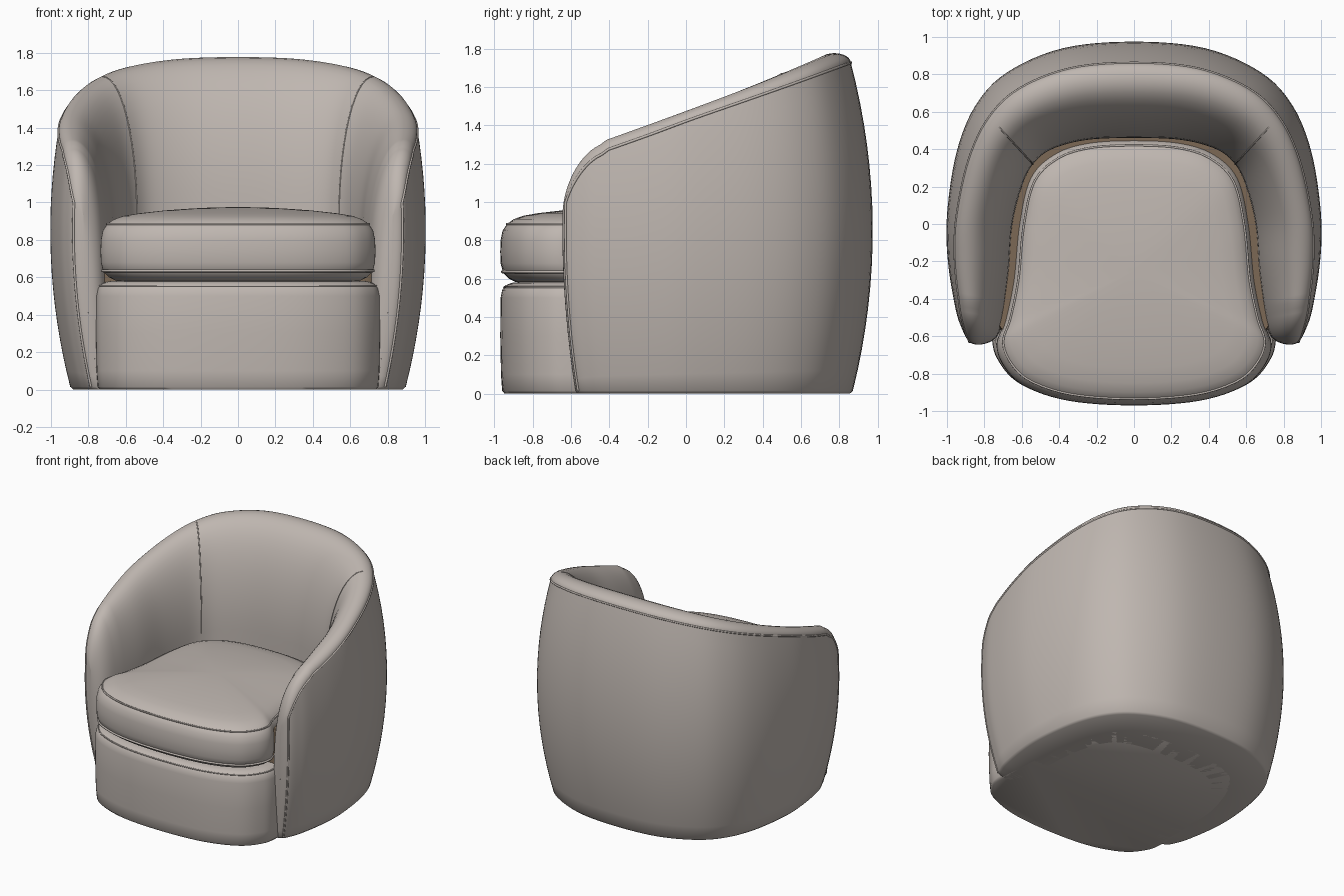
import bpy, bmesh, math
from mathutils import Vector

if "Cube" in bpy.data.objects:
    bpy.data.objects.remove(bpy.data.objects["Cube"], do_unlink=True)


def material(name, rgb):
    m = bpy.data.materials.new(name)
    m.use_nodes = True
    m.diffuse_color = (*rgb, 1)
    bsdf = m.node_tree.nodes["Principled BSDF"]
    bsdf.inputs["Base Color"].default_value = (*rgb, 1)
    bsdf.inputs["Roughness"].default_value = 0.8
    return m


FABRIC = material("warm grey fabric", (0.52, 0.47, 0.435))
LINING = material("brown lining", (0.20, 0.14, 0.09))


def catmull(a, b, c, d, t):
    return tuple(0.5 * (2*q + (r-p)*t + (2*p-5*q+4*r-s)*t*t + (3*q-p-3*r+s)*t**3)
                 for p, q, r, s in zip(a, b, c, d))


def spline(pts, sub):
    """Smooth curve through pts; the first and last are guide points only."""
    out = [catmull(*pts[k-1:k+3], j / sub)
           for k in range(1, len(pts) - 2) for j in range(sub)]
    return out + [tuple(pts[-2])]


def finish(name, bm, mat):
    bmesh.ops.remove_doubles(bm, verts=bm.verts, dist=0.0002)
    bmesh.ops.recalc_face_normals(bm, faces=bm.faces)
    me = bpy.data.meshes.new(name)
    bm.to_mesh(me)
    bm.free()
    ob = bpy.data.objects.new(name, me)
    bpy.context.collection.objects.link(ob)
    me.materials.append(mat)
    bpy.ops.object.select_all(action='DESELECT')
    ob.select_set(True)
    bpy.context.view_layer.objects.active = ob
    bpy.ops.object.shade_smooth_by_angle(angle=math.radians(50))
    return ob


def bridge(bm, rings):
    """Join consecutive closed rings of points with quads."""
    rows = [[bm.verts.new(p) for p in ring] for ring in rings]
    n = len(rows[0])
    for a, b in zip(rows, rows[1:]):
        for i in range(n):
            j = (i + 1) % n
            bm.faces.new((a[i], a[j], b[j], b[i]))
    return rows


def piping(name, pts, radius, cyclic=False):
    cu = bpy.data.curves.new(name, 'CURVE')
    cu.dimensions = '3D'
    cu.bevel_depth = radius
    cu.bevel_resolution = 2
    sp = cu.splines.new('POLY')
    sp.points.add(len(pts) - 1)
    for p, co in zip(sp.points, pts):
        p.co = (*co, 1)
    sp.use_cyclic_u = cyclic
    cu.materials.append(FABRIC)
    ob = bpy.data.objects.new(name, cu)
    bpy.context.collection.objects.link(ob)


# --- Wraparound shell: back and both arms in one sweep ---
# half plan from back centre to arm tip: outer x, y, inner x, y
HALF = [(0, .975, 0, .46), (.38, .94, .25, .45), (.68, .81, .44, .40),
        (.85, .63, .54, .32), (.95, .38, .60, .2), (1, .05, .65, 0),
        (.995, -.2, .67, -.25), (.955, -.45, .70, -.48),
        (.92, -.56, .725, -.58), (.88, -.63, .765, -.63),
        (.825, -.645, .825, -.645)]
SUB = 6


def mirror(s):
    return tuple(-v if i % 2 == 0 else v for i, v in enumerate(s))


ox, oy, ix, iy = HALF[-2]
guided = HALF + [(ix, iy, ox, oy)]       # guide past the tip rounds it off
stations = spline([mirror(s) for s in reversed(guided[1:])] + guided, SUB)


def bulge(z):
    return 1 - 0.11 * ((z - 0.85) / 0.85) ** 2


def top_height(y):
    t = min(1, max(0, (-0.45 - y) / 0.195))
    return 1.475 + 0.385 * y - 0.3 * (1 - math.sqrt(1 - t * t))


N_OUT, N_RIM, N_DOME, N_IN = 16, 5, 14, 8


def section(s):
    outer, inner = Vector(s[:2]), Vector(s[2:])
    rim = inner.lerp(outer * 0.9, 0.78)
    h = top_height(rim.y if rim.y > -0.4 else inner.lerp(outer, 0.78).y)
    z_edge, z_in = h - 0.05, 0.55 * h
    edge = outer * bulge(z_edge)
    peak = inner.lerp(edge, 0.78)
    pts = [(*(outer * (bulge(0) - 0.012)), 0)]
    for k in range(N_OUT + 1):           # outside face
        z = 0.015 + (z_edge - 0.015) * k / N_OUT
        pts.append((*(outer * bulge(z)), z))
    for k in range(1, N_RIM + 1):        # tight outer rim
        a = math.pi / 2 * k / N_RIM
        pts.append((*peak.lerp(edge, math.cos(a)), z_edge + 0.05 * math.sin(a)))
    for k in range(1, N_DOME + 1):       # soft inner roll
        a = math.pi / 2 * (1 - k / N_DOME)
        z = z_in + (h - z_in) * math.sin(a)
        base = inner * bulge(min(z, 0.85))
        pts.append((*base.lerp(peak, 1 - math.cos(a)), z))
    for k in range(1, N_IN + 1):         # inside face below the seat
        z = z_in * (1 - k / N_IN)
        pts.append((*(inner * bulge(min(z, 0.85))), z))
    return pts


sections = [section(s) for s in stations]
bm = bmesh.new()
bridge(bm, sections)
finish("back_and_arms", bm, FABRIC)

# piping along the outer rim and down the front of each arm
EDGE = N_OUT + 1
lo, hi = SUB, len(sections) - 1 - SUB
rim_path = (sections[lo][1:EDGE] + [s[EDGE] for s in sections[lo:hi + 1]]
            + sections[hi][EDGE - 1:0:-1])
piping("rim_piping", rim_path, 0.007)

# seams where the arms meet the inside back
mid = len(sections) // 2
for side, label in ((-1, "right"), (1, "left")):
    s = sections[mid + side * 3 * SUB]
    piping(label + "_inside_seam", s[EDGE + N_RIM:EDGE + N_RIM + N_DOME + 1], 0.004)


# --- Stacked upholstery pieces ---
def outline(half, sub=6):
    """Closed symmetric plan from a half outline running back to front."""
    loop = half + [(-x, y) for x, y in reversed(half[1:-1])]
    return spline([loop[-1]] + loop + loop[:2], sub)[:-1]


def ring(plan, z, inset, cy=-0.25):
    f = 1 - inset / 0.72
    return [(x * f, cy + (y - cy) * f, z) for x, y in plan]


def stack(name, plan, profile, mat):
    bm = bmesh.new()
    rows = bridge(bm, [ring(plan, z, d) for z, d in profile])
    bm.faces.new(rows[0])
    bm.faces.new(rows[-1])
    return finish(name, bm, mat)


FRONT = [(.35, -.945), (0, -.97)]
base_plan = outline([(0, .6), (.5, .5), (.71, .1), (.745, -.3), (.76, -.6),
                     (.72, -.74), (.6, -.86)] + FRONT)
seat_plan = outline([(0, .455), (.25, .44), (.43, .38), (.56, .25), (.62, 0),
                     (.65, -.3), (.695, -.52), (.735, -.65), (.69, -.77),
                     (.58, -.87)] + FRONT)
lining_plan = outline([(0, .5), (.45, .42), (.6, .25), (.68, 0), (.7, -.3),
                       (.735, -.53), (.6, -.58), (0, -.58)])

stack("seat_base", base_plan,
      [(0, .022), (.015, .01), (.1, .004), (.3, 0), (.5, .002), (.54, .01),
       (.565, .028), (.578, .06), (.582, .12)], FABRIC)
stack("seat_lining", lining_plan, [(.55, 0), (.72, 0), (.84, .01)], LINING)
stack("seat_cushion", seat_plan,
      [(.57, .2), (.582, .08), (.6, .045), (.63, .015), (.68, .002), (.74, 0),
       (.8, .002), (.85, .012), (.885, .035), (.91, .07), (.928, .12),
       (.942, .2), (.958, .34), (.968, .48), (.974, .6), (.975, .7)], FABRIC)

# piping around the cushion and the base
piping("cushion_lower_piping", ring(seat_plan, .635, .012), 0.008, True)
piping("cushion_upper_piping", ring(seat_plan, .885, .035), 0.006, True)
piping("base_top_piping", ring(base_plan, .555, .02), 0.005, True)
